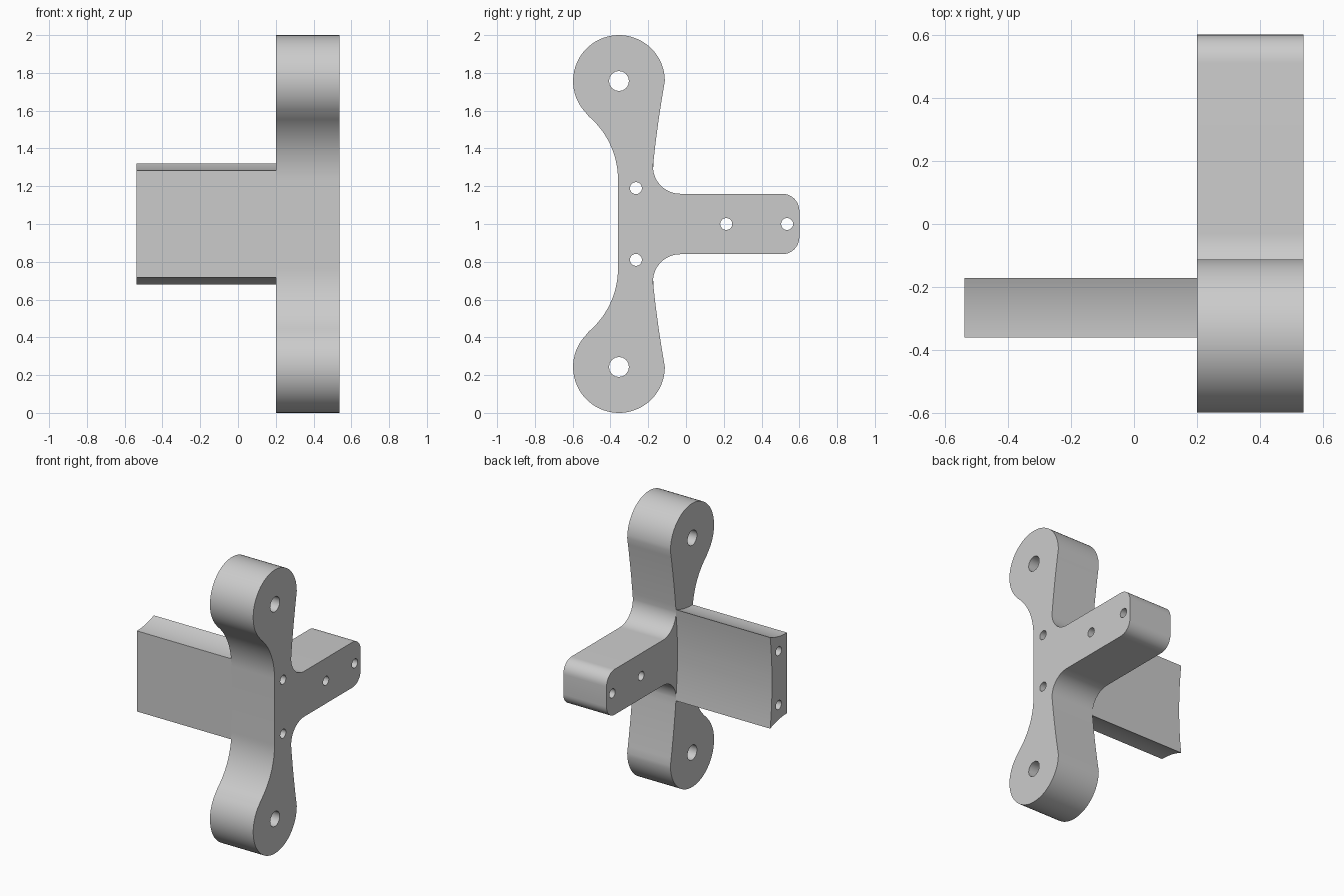
import bpy, bmesh
from math import sin, cos, radians, atan2, degrees, hypot
from mathutils import Matrix

cube = bpy.data.objects.get("Cube")
if cube:
    bpy.data.objects.remove(cube)

grey = bpy.data.materials.new("plain grey")
grey.use_nodes = True
grey.diffuse_color = (0.6, 0.6, 0.6, 1)
grey.node_tree.nodes["Principled BSDF"].inputs["Base Color"].default_value = (0.6, 0.6, 0.6, 1)


def arc(cy, cz, r, start, end, steps=16):
    """Points on a circular arc in the side plane, angles in degrees."""
    angles = [radians(start + (end - start) * i / steps) for i in range(steps + 1)]
    return [(cy + r * cos(a), cz + r * sin(a)) for a in angles]


def mirrored(half):
    """Close an upper half outline by reflecting it about mid height."""
    return half + [(y, 2 - z) for y, z in reversed(half)]


def extrude_profile(name, outline, holes, x0, x1):
    """Extrude an outline with round holes along x."""
    curve = bpy.data.curves.new(name, 'CURVE')
    curve.dimensions = '2D'
    curve.fill_mode = 'BOTH'
    curve.extrude = (x1 - x0) / 2
    loops = [outline] + [arc(y, z, r, 0, 337.5, 15) for y, z, r in holes]
    for loop in loops:
        spline = curve.splines.new('POLY')
        spline.points.add(len(loop) - 1)
        for point, (y, z) in zip(spline.points, loop):
            point.co = (y, z, 0, 1)
        spline.use_cyclic_u = True
    helper = bpy.data.objects.new(name + "_curve", curve)
    bpy.context.collection.objects.link(helper)
    graph = bpy.context.evaluated_depsgraph_get()
    mesh = bpy.data.meshes.new_from_object(helper.evaluated_get(graph))
    bpy.data.objects.remove(helper)

    # Stand the flat profile up in the side plane and weld the caps
    mesh.transform(Matrix(((0, 0, 1, (x0 + x1) / 2), (1, 0, 0, 0), (0, 1, 0, 0), (0, 0, 0, 1))))
    bm = bmesh.new()
    bm.from_mesh(mesh)
    bmesh.ops.remove_doubles(bm, verts=bm.verts, dist=0.0005)
    bmesh.ops.recalc_face_normals(bm, faces=bm.faces)
    bm.to_mesh(mesh)
    bm.free()
    mesh.materials.clear()
    mesh.materials.append(grey)
    obj = bpy.data.objects.new(name, mesh)
    bpy.context.collection.objects.link(obj)
    bpy.ops.object.select_all(action='DESELECT')
    obj.select_set(True)
    bpy.context.view_layer.objects.active = obj
    bpy.ops.object.shade_smooth_by_angle(angle=radians(30))
    return obj


# Shared layout: lobe centre, lobe radius, front edge and bolt holes
ly, lz, lr = -0.355, 1.757, 0.243
front = -0.36
bolts = [(-0.265, 1.19, 0.032), (-0.265, 0.81, 0.032)]

# Bracket: two lobed limbs with a rounded arm to the back
neck_r = 0.439
neck_y, neck_z = front - neck_r, 1.235
meet = degrees(atan2(lz - neck_z, ly - neck_y))
half = arc(neck_y, neck_z, neck_r, 0, meet)
half += arc(ly, lz, lr, meet + 180, 0, 40)[1:]
p, q, r = (ly + lr, lz), (-0.152, 1.53), (-0.175, 1.305)
for i in range(1, 10):
    t = i / 10
    half.append(tuple((1 - t) ** 2 * a + 2 * t * (1 - t) * b + t * t * c
                      for a, b, c in zip(p, q, r)))
half += arc(-0.03, 1.305, 0.145, 180, 270)
half += arc(0.51, 1.07, 0.09, 90, 0, 10)
pivots = [(ly, lz, 0.053), (ly, 2 - lz, 0.053)]
arm_holes = [(0.213, 1, 0.032), (0.535, 1, 0.032)]
extrude_profile("lobed_bracket", mirrored(half), pivots + bolts + arm_holes, 0.2, 0.537)

# Side block: scooped ends concentric with the lobes, slightly hollow back
clear_r = 0.473
back = -0.171
start = degrees(atan2(-clear_r, front - ly))
end = degrees(atan2(-(clear_r ** 2 - (back - ly) ** 2) ** 0.5, back - ly))
half = arc(ly, lz, clear_r, start, end, 12)
top = half[-1][1] - 1
half += [(back - 0.02 * (1 - (k / 8) ** 2), 1 + top * k / 8) for k in range(7, 0, -1)]
extrude_profile("side_block", mirrored(half), bolts, -0.537, 0.2)
